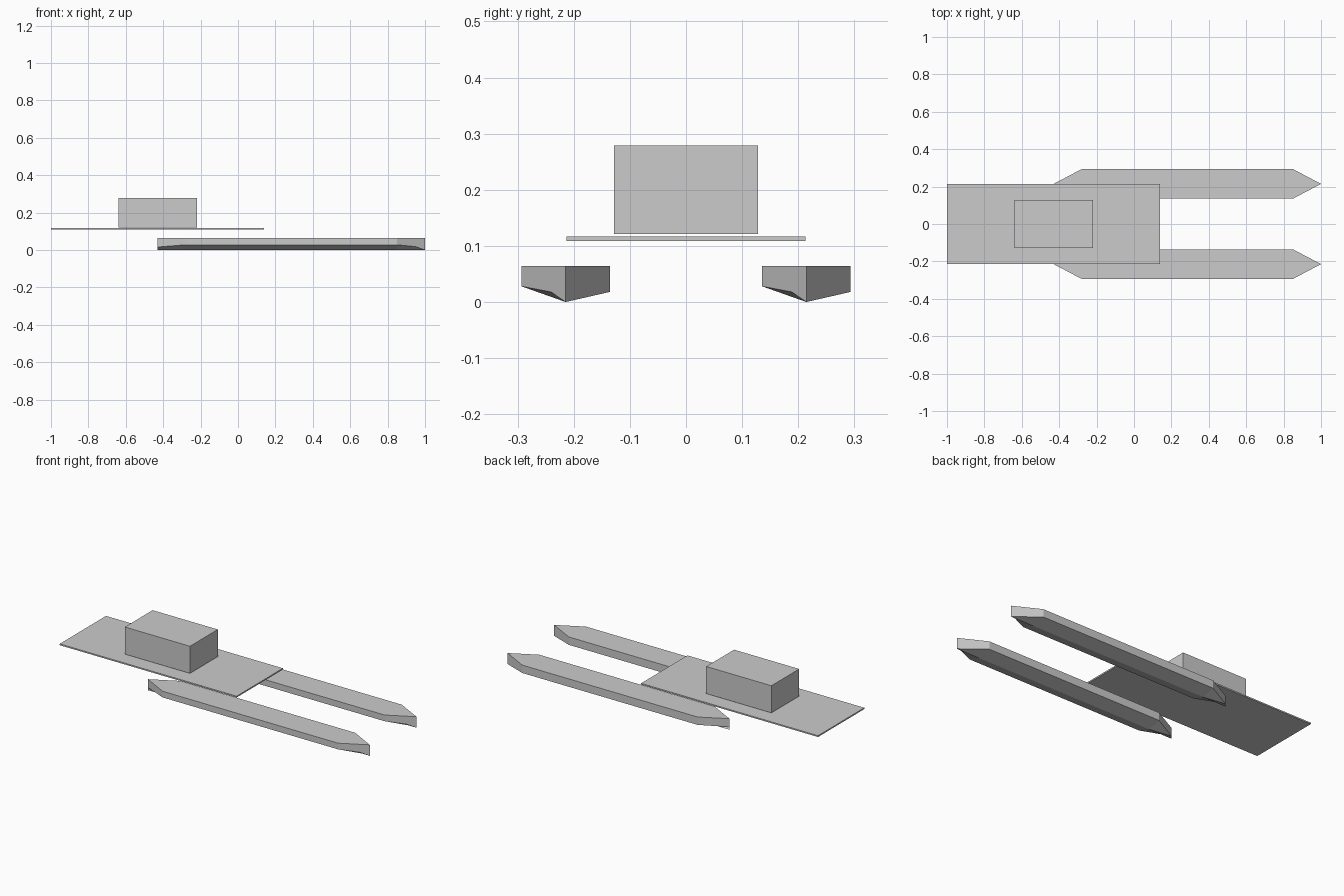
import bpy, bmesh

cube = bpy.data.objects.get("Cube")
if cube:
    bpy.data.objects.remove(cube, do_unlink=True)

# Single plain grey
grey = bpy.data.materials.new("plain_grey")
grey.use_nodes = True
colour = (0.6, 0.6, 0.6, 1)
grey.diffuse_color = colour
grey.node_tree.nodes["Principled BSDF"].inputs["Base Color"].default_value = colour


def finish(name, bm):
    bmesh.ops.recalc_face_normals(bm, faces=bm.faces)
    mesh = bpy.data.meshes.new(name)
    bm.to_mesh(mesh)
    bm.free()
    mesh.materials.append(grey)
    obj = bpy.data.objects.new(name, mesh)
    bpy.context.collection.objects.link(obj)
    return obj


def box(name, low, high):
    bm = bmesh.new()
    bmesh.ops.create_cube(bm, size=1)
    for v in bm.verts:
        v.co = [a + (b - a) * (c + 0.5) for a, b, c in zip(low, high, v.co)]
    return finish(name, bm)


def hull(name, centre):
    """Pontoon with pointed ends, a flat top and a shallow V bottom."""
    bm = bmesh.new()
    top = 0.064
    half = 0.079
    # Stations: x, half width, right chine height, left chine height
    stations = [(-0.28, half, 0.028, 0.018), (0.85, half, 0.028, 0.018),
                (0.95, half / 3, 0.018, 0.006)]

    def point(x, y, z):
        return bm.verts.new((x, centre + y, z))

    stern = [point(-0.43, 0, z) for z in (top, 0.016, 0)]
    bow = [point(1, 0, z) for z in (top, 0)]
    rings = [[point(x, -w, top), point(x, -w, right), point(x, 0, 0),
              point(x, w, left), point(x, w, top)]
             for x, w, right, left in stations]
    # Bottom, sides and top between stations
    for a, b in zip(rings, rings[1:]):
        for i in range(5):
            j = (i + 1) % 5
            bm.faces.new((a[i], a[j], b[j], b[i]))
    # Pointed ends
    first, last = rings[0], rings[-1]
    for side, chine in ((0, 1), (4, 3)):
        bm.faces.new((stern[0], stern[1], first[chine], first[side]))
        bm.faces.new((stern[1], stern[2], first[2], first[chine]))
        bm.faces.new((bow[0], bow[1], last[chine], last[side]))
        bm.faces.new((bow[1], last[2], last[chine]))
    bm.faces.new((stern[0], first[0], first[4]))
    bm.faces.new((bow[0], last[0], last[4]))
    return finish(name, bm)


# Deck and cabin
box("deck", (-1, -0.213, 0.109), (0.14, 0.213, 0.117))
box("cabin", (-0.64, -0.128, 0.121), (-0.22, 0.128, 0.279))

# Twin hulls
for name, centre in (("right_hull", -0.2145), ("left_hull", 0.2145)):
    hull(name, centre)
